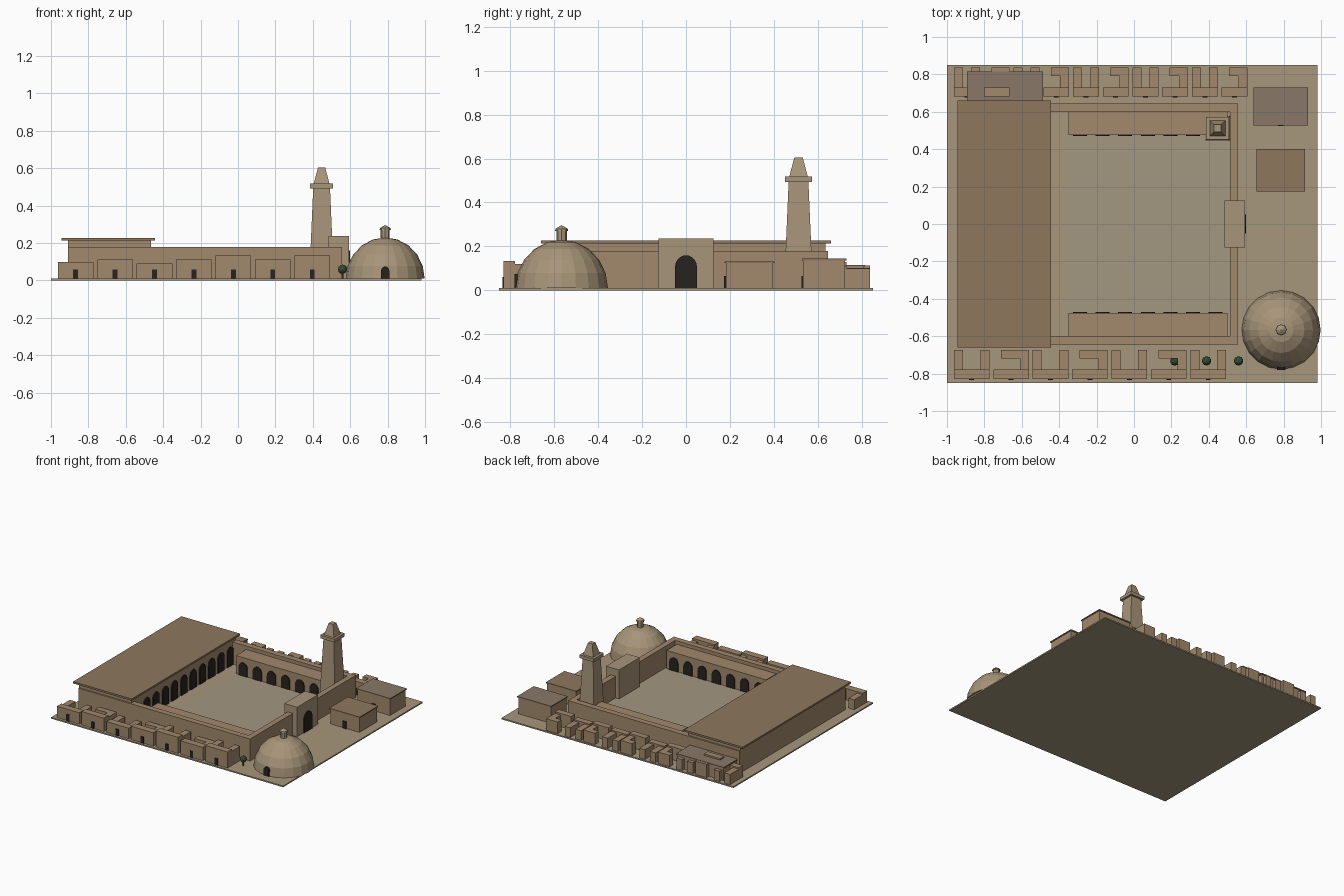
import bpy, bmesh, math
from mathutils import Vector

if "Cube" in bpy.data.objects:
    bpy.data.objects.remove(bpy.data.objects["Cube"])


def material(name, rgb):
    m = bpy.data.materials.new(name)
    m.diffuse_color = (*rgb, 1)
    m.use_nodes = True
    m.node_tree.nodes["Principled BSDF"].inputs["Base Color"].default_value = m.diffuse_color
    return m


EARTH = material("earth", (0.38, 0.31, 0.20))
PAVING = material("paving", (0.36, 0.31, 0.22))
WALL = material("mud_wall", (0.36, 0.25, 0.15))
ROOF = material("roof", (0.27, 0.185, 0.11))
GREY_ROOF = material("grey_roof", (0.25, 0.19, 0.135))
STONE = material("stone", (0.39, 0.30, 0.19))
DARK = material("opening", (0.02, 0.016, 0.013))
LEAF = material("leaf", (0.035, 0.075, 0.04))
BARK = material("bark", (0.12, 0.08, 0.05))
G = 0.01  # ground surface height


def finish(bm, name, mat):
    bmesh.ops.recalc_face_normals(bm, faces=bm.faces[:])
    me = bpy.data.meshes.new(name)
    bm.to_mesh(me)
    bm.free()
    me.materials.append(mat)
    ob = bpy.data.objects.new(name, me)
    bpy.context.collection.objects.link(ob)
    return ob


def box(name, x0, x1, y0, y1, z0, z1, mat):
    bm = bmesh.new()
    bmesh.ops.create_cube(bm, size=1)
    for v in bm.verts:
        v.co = Vector((x0 if v.co.x < 0 else x1, y0 if v.co.y < 0 else y1, z0 if v.co.z < 0 else z1))
    return finish(bm, name, mat)


def lathe(name, x, y, profile, sides, mat, turn=0.0):
    """Stack of rings (radius, z), closed at both ends."""
    bm = bmesh.new()
    rings = []
    for r, z in profile:
        if r == 0:
            rings.append([bm.verts.new((x, y, z))])
        else:
            rings.append([bm.verts.new((x + r * math.cos(turn + 2 * math.pi * i / sides),
                                        y + r * math.sin(turn + 2 * math.pi * i / sides), z))
                          for i in range(sides)])
    for a, b in zip(rings, rings[1:]):
        for i in range(sides):
            j = (i + 1) % sides
            if len(b) == 1:
                bm.faces.new((a[i], a[j], b[0]))
            else:
                bm.faces.new((a[i], a[j], b[j], b[i]))
    for ring in (rings[0], rings[-1]):
        if len(ring) > 2:
            bm.faces.new(ring)
    return finish(bm, name, mat)


def square_tower(name, x, y, profile, mat):
    s = math.sqrt(2)
    return lathe(name, x, y, [(r * s, z) for r, z in profile], 4, mat, math.pi / 4)


def arch(name, x, y, width, height, along, depth):
    """Dark arched opening; along = 'x' or 'y' is the direction of its width."""
    r = width / 2
    spring = G + height - r * 1.1
    pts = [(-r, G), (r, G)]
    pts += [(r * math.cos(math.pi * i / 10), spring + 1.1 * r * math.sin(math.pi * i / 10)) for i in range(11)]
    bm = bmesh.new()
    loops = []
    for d in (-depth / 2, depth / 2):
        loops.append([bm.verts.new((x + u, y + d, z) if along == "x" else (x + d, y + u, z)) for u, z in pts])
    a, b = loops
    bm.faces.new(a)
    bm.faces.new(b)
    for i in range(len(a)):
        j = (i + 1) % len(a)
        bm.faces.new((a[i], a[j], b[j], b[i]))
    return finish(bm, name, DARK)


def house(name, cx, y0, w, bar, depth, h, kind):
    """Small courtyard house: front range with a door and two rear wings."""
    x0, x1 = cx - w / 2, cx + w / 2
    low = G + (h - G) * 0.88
    box(name + "_front", x0, x1, y0, y0 + bar, G, h, WALL)
    box(name + "_door", cx - 0.013, cx + 0.013, y0 - 0.005, y0 + 0.002, G, 0.06, DARK)
    if kind == 0:    # two side wings
        box(name + "_wing_a", x0, x0 + 0.048, y0 + bar, y0 + depth, G, low, WALL)
        box(name + "_wing_b", x1 - 0.048, x1, y0 + bar, y0 + depth, G, low, WALL)
    else:            # one side wing and a rear range
        box(name + "_wing", x1 - 0.048, x1, y0 + bar, y0 + depth - 0.045, G, low, WALL)
        box(name + "_rear", x0 + 0.04, x1, y0 + depth - 0.045, y0 + depth, G, low, WALL)


# Ground and courtyard paving
box("ground", -1.0, 0.98, -0.85, 0.85, 0, G, EARTH)
box("courtyard", -0.35, 0.515, -0.60, 0.60, G, 0.013, PAVING)

# Prayer hall with flat roof and arcade
box("hall", -0.91, -0.465, -0.635, 0.635, G, 0.213, WALL)
box("hall_roof", -0.945, -0.445, -0.66, 0.66, 0.213, 0.227, ROOF)
for i in range(11):
    arch(f"hall_arch_{i}", -0.463, (i - 5) * 0.113, 0.075, 0.145, "y", 0.012)

# Enclosure walls and side arcades
for s, side in ((-1, "south"), (1, "north")):
    ya, yb = sorted((s * 0.60, s * 0.645))
    box(side + "_wall", -0.91, 0.555, ya, yb, G, 0.18, WALL)
    ya, yb = sorted((s * 0.477, s * 0.60))
    box(side + "_arcade", -0.35, 0.5, ya, yb, G, 0.153, WALL)
    for i in range(7):
        arch(f"{side}_arch_{i}", -0.289 + 0.121 * i, s * 0.477, 0.075, 0.105, "x", 0.012)
box("east_wall", 0.512, 0.555, -0.60, 0.60, G, 0.18, WALL)

# Gatehouse
box("gatehouse", 0.483, 0.593, -0.126, 0.126, G, 0.237, STONE)
arch("gate_opening", 0.594, 0, 0.1, 0.15, "y", 0.012)

# Minaret
square_tower("minaret_shaft", 0.447, 0.512, [(0.066, G), (0.045, 0.493)], STONE)
square_tower("minaret_gallery", 0.447, 0.512, [(0.061, 0.493), (0.061, 0.518)], STONE)
square_tower("minaret_cap", 0.447, 0.512, [(0.042, 0.518), (0.019, 0.605)], STONE)

# Domed building with lantern and door
DX, DY = 0.787, -0.566
lathe("dome", DX, DY, [(0.211 * math.cos(math.radians(a)), G + 0.22 * math.sin(math.radians(a)))
                       for a in (0, 18, 36, 54, 72)] + [(0, 0.23)], 20, STONE)
lathe("lantern", DX, DY, [(0.024, 0.215), (0.024, 0.27)], 8, STONE)
lathe("lantern_cap", DX, DY, [(0.03, 0.27), (0.028, 0.28), (0, 0.297)], 8, STONE)
arch("dome_door", DX, DY - 0.2, 0.044, 0.065, "x", 0.03)

# Annexes east and north-west
for name, x0, x1, y0, y1, h, mat in (("east_annex", 0.655, 0.915, 0.175, 0.402, 0.132, ROOF),
                                     ("corner_annex", 0.64, 0.93, 0.527, 0.73, 0.145, GREY_ROOF),
                                     ("north_annex", -0.893, -0.487, 0.645, 0.815, 0.116, GREY_ROOF)):
    box(name, x0 + 0.006, x1 - 0.006, y0 + 0.006, y1 - 0.006, G, h - 0.008, WALL)
    box(name + "_roof", x0, x1, y0, y1, h - 0.008, h, mat)
    if x0 > 0:
        c = (x0 + x1) / 2
        box(name + "_door", c - 0.014, c + 0.014, y0 - 0.002, y0 + 0.008, G, 0.065, DARK)

# Rows of houses
for i, h in enumerate((0.098, 0.113, 0.092, 0.113, 0.134, 0.113, 0.134)):
    house(f"south_house_{i}", -0.868 + 0.2108 * i, -0.83, 0.19, 0.052, 0.155, h, i % 2)
for i, h in enumerate((0.1, 0.128, 0.105, 0.11, 0.095, 0.115, 0.1, 0.11, 0.095, 0.112)):
    house(f"north_house_{i}", -0.893 + 0.159 * i, 0.682, 0.138, 0.048, 0.155, h, i % 2)

# Trees
for i, x in enumerate((0.218, 0.388, 0.559)):
    lathe(f"tree_trunk_{i}", x, -0.732, [(0.006, G), (0.005, 0.045)], 6, BARK)
    bm = bmesh.new()
    bmesh.ops.create_icosphere(bm, subdivisions=2, radius=0.025)
    bmesh.ops.translate(bm, verts=bm.verts[:], vec=(x, -0.732, 0.06))
    finish(bm, f"tree_crown_{i}", LEAF)
